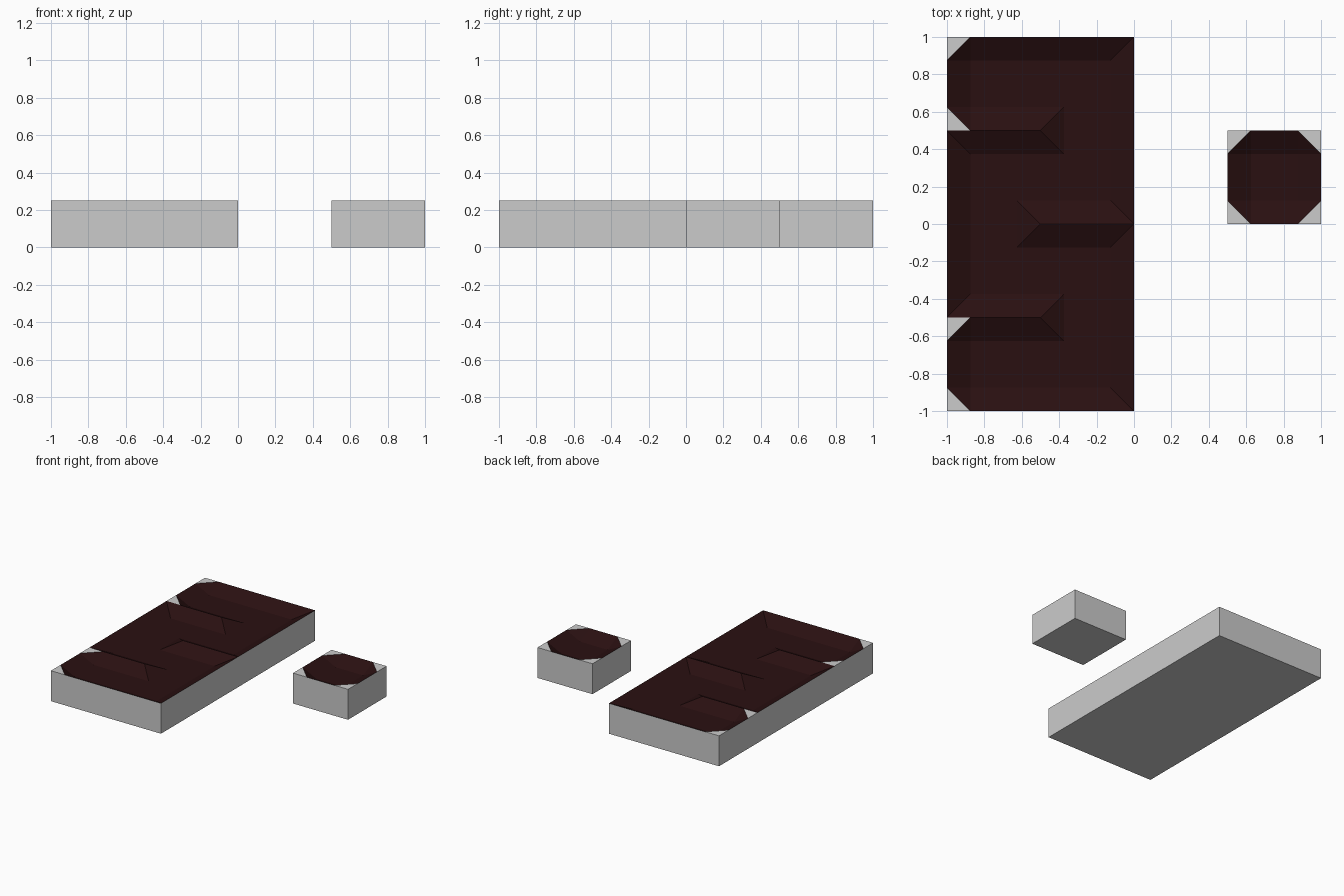
import bpy, bmesh

if "Cube" in bpy.data.objects:
    bpy.data.objects.remove(bpy.data.objects["Cube"])

STEP = 0.125      # width of the sloping banks
TOP = 0.25        # rim height
FLOOR = 0.1875    # channel floor height

dark = bpy.data.materials.new("dark_red")
dark.diffuse_color = (0.0225, 0.005, 0.0055, 1)
dark.use_nodes = True
dark.node_tree.nodes["Principled BSDF"].inputs["Base Color"].default_value = dark.diffuse_color


def basin(name, x0, y0, nx, ny, ridges=(), chamfers=()):
    """Block with a sunken channel; ridges are (row, first, last), chamfers are cells."""
    bm = bmesh.new()

    def is_high(i, j):
        return (i in (0, nx) or j in (0, ny)
                or any(j == r and a <= i <= b for r, a, b in ridges))

    high = {(i, j): is_high(i, j) for i in range(nx + 1) for j in range(ny + 1)}
    v = {k: bm.verts.new((x0 + k[0] * STEP, y0 + k[1] * STEP, TOP if h else FLOOR))
         for k, h in high.items()}

    # Sunken surface, with hip folds where banks meet
    for i in range(nx):
        for j in range(ny):
            q = [(i, j), (i + 1, j), (i + 1, j + 1), (i, j + 1)]
            ups = [high[k] for k in q]
            if sum(ups) not in (1, 3):
                bm.faces.new([v[k] for k in q]).material_index = 1
                continue
            odd = ups.index(sum(ups) == 1)
            if (i, j) in chamfers:
                odd = (odd + 1) % 4
            q = q[odd:] + q[:odd]
            for tri in ((q[0], q[1], q[2]), (q[0], q[2], q[3])):
                flat = all(high[k] for k in tri)
                bm.faces.new([v[k] for k in tri]).material_index = 0 if flat else 1

    # Outer walls and underside
    rim = [e for e in bm.edges if e.is_boundary]
    ext = bmesh.ops.extrude_edge_only(bm, edges=rim)["geom"]
    for g in ext:
        if isinstance(g, bmesh.types.BMVert):
            g.co.z = 0
        elif isinstance(g, bmesh.types.BMFace):
            g.material_index = 0
    base = bmesh.ops.holes_fill(bm, edges=[e for e in bm.edges if e.is_boundary])
    for f in base["faces"]:
        f.material_index = 0
    bmesh.ops.recalc_face_normals(bm, faces=bm.faces)
    bmesh.ops.dissolve_limit(bm, angle_limit=0.01, verts=bm.verts, edges=bm.edges,
                             delimit={'MATERIAL'})

    me = bpy.data.meshes.new(name)
    me.materials.append(None)
    me.materials.append(dark)
    bm.to_mesh(me)
    bm.free()
    ob = bpy.data.objects.new(name, me)
    bpy.context.collection.objects.link(ob)


# Long block with a winding channel
basin("winding_channel_block", -1, -1, 8, 16,
      ridges=[(4, 0, 4), (8, 4, 8), (12, 0, 4)],
      chamfers=[(0, 0), (0, 3), (0, 12), (0, 15)])

# Small block with a single eight-sided pit
basin("single_pit_block", 0.5, 0, 4, 4,
      chamfers=[(0, 0), (3, 0), (0, 3), (3, 3)])
